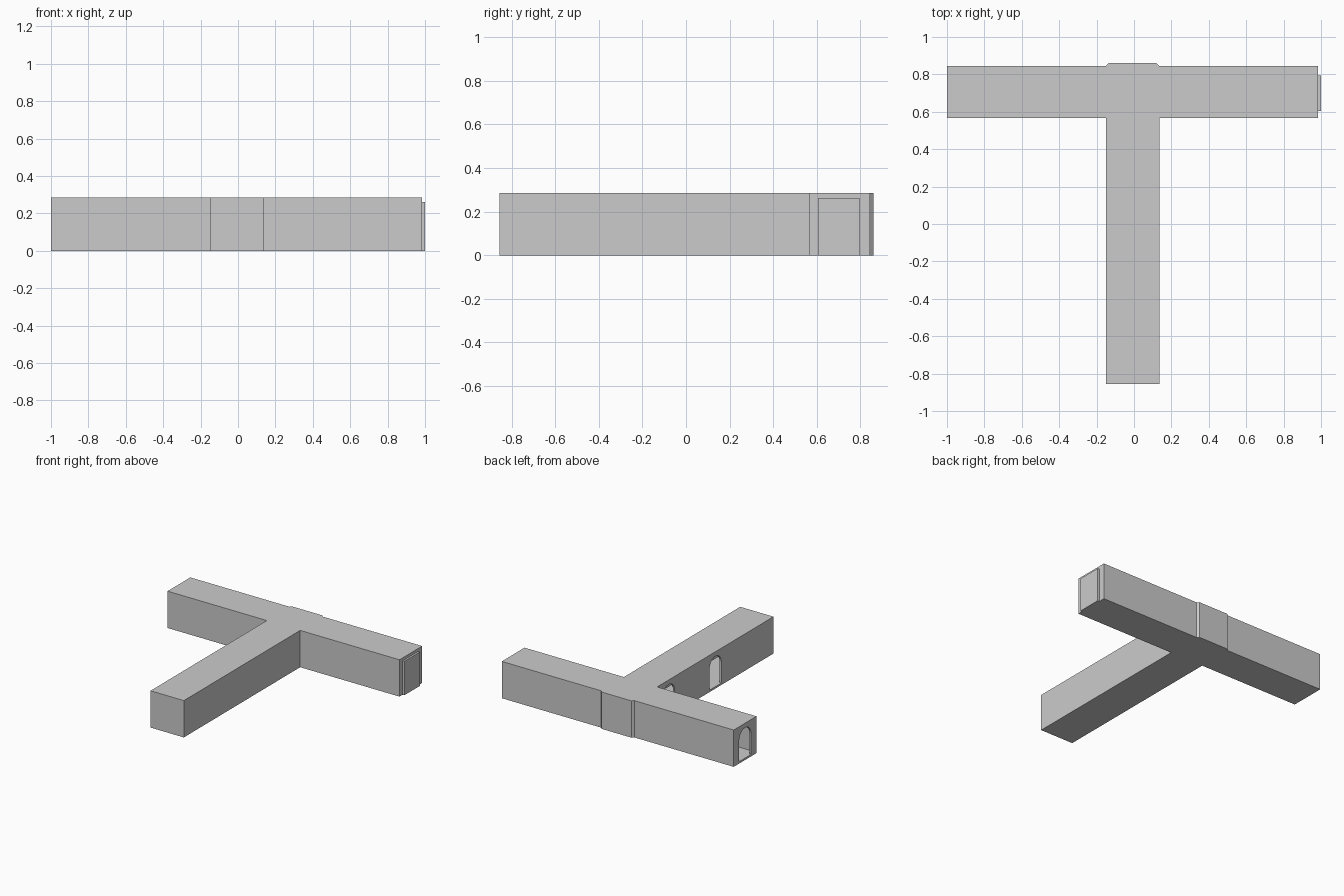
import bpy, bmesh, math
from mathutils import Matrix, Vector

if "Cube" in bpy.data.objects:
    bpy.data.objects.remove(bpy.data.objects["Cube"])

H, WALL, MODULE = 0.285, 0.015, 0.285


def prism(name, outline, depth, matrix=None):
    """Extrude a closed 2D outline along local z."""
    bm = bmesh.new()
    face = bm.faces.new([bm.verts.new((x, y, 0)) for x, y in outline])
    up = bmesh.ops.extrude_face_region(bm, geom=[face])["geom"]
    bmesh.ops.translate(bm, vec=(0, 0, depth),
                        verts=[v for v in up if isinstance(v, bmesh.types.BMVert)])
    bmesh.ops.transform(bm, matrix=matrix or Matrix.Identity(4), verts=bm.verts)
    bmesh.ops.recalc_face_normals(bm, faces=bm.faces)
    mesh = bpy.data.meshes.new(name)
    bm.to_mesh(mesh)
    bm.free()
    obj = bpy.data.objects.new(name, mesh)
    bpy.context.collection.objects.link(obj)
    return obj


def boolean(target, tool, operation="DIFFERENCE"):
    mod = target.modifiers.new(tool.name, "BOOLEAN")
    mod.operation, mod.solver, mod.object = operation, "EXACT", tool
    tool.hide_render = True
    tool.hide_set(True)


def tee(w):
    """T-shaped plan with a chamfered rear bay, inset by w."""
    left, right, c = -0.15 + w, 0.135 - w, 0.015
    back, front = 0.845 - w, 0.567 + w
    return [(-1 + w, front), (left, front), (left, -0.855 + w),
            (right, -0.855 + w), (right, front), (0.985 - w, front),
            (0.985 - w, back), (right, back), (right - c, back + c),
            (left + c, back + c), (left, back), (-1 + w, back)]


def arch_outline(width=0.145, top=0.25, bottom=WALL, steps=10):
    r = width / 2
    arc = [(r * math.cos(math.pi * i / steps), top - r + r * math.sin(math.pi * i / steps))
           for i in range(steps + 1)]
    return [(-r, bottom), (r, bottom)] + arc


def box_outline(y0, y1, z0, z1):
    return [(y0, z0), (y1, z0), (y1, z1), (y0, z1)]


def along_x(x, y):
    """Local x -> world y, local y -> world z, local z -> world x."""
    m = Matrix(((0, 0, 1), (1, 0, 0), (0, 1, 0))).to_4x4()
    m.translation = Vector((x, y, 0))
    return m


# Corridor shell with its walkable interior removed
corridor = prism("corridor_shell", tee(0), H)
interior = prism("corridor_interior_cutter", tee(WALL), H - 2 * WALL,
                 Matrix.Translation((0, 0, WALL)))
boolean(corridor, interior)

# Arched doorways: left end, and first and third modules of the stem
doorways = [(-1.0, 0.706)] + [(-0.15, 0.567 - MODULE * (k + 0.5)) for k in (0, 2)]
for i, (x, y) in enumerate(doorways):
    cutter = prism(f"doorway_cutter_{i + 1}", arch_outline(), 0.06,
                   along_x(x - 0.03, y))
    boolean(corridor, cutter)

# Raised blind panel closing the right end
prism("end_panel", box_outline(0.605, 0.795, 0, 0.262), 0.02, along_x(0.98, 0))
